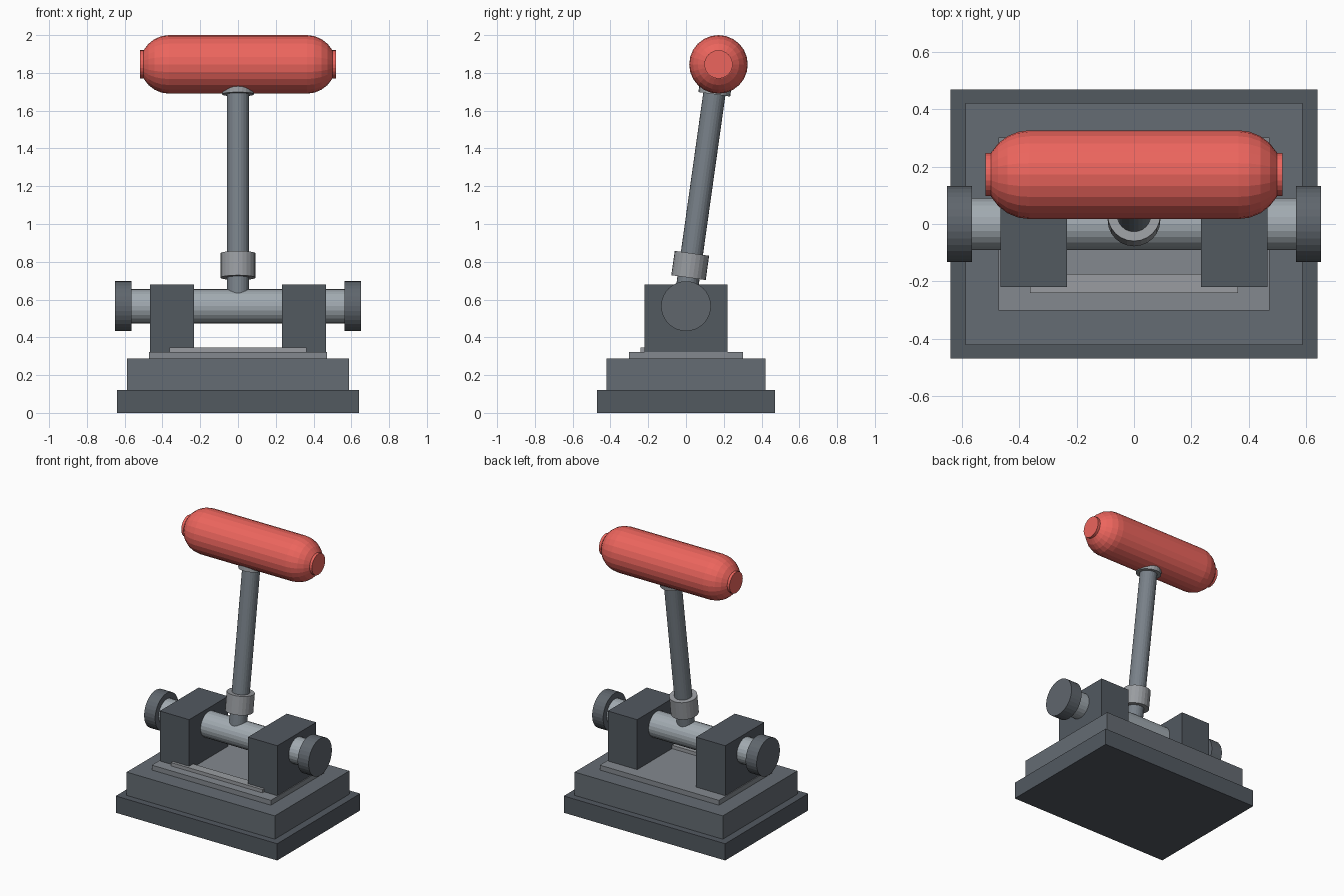
import bpy, bmesh
from math import sin, cos, pi, radians
from mathutils import Matrix, Vector

if "Cube" in bpy.data.objects:
    bpy.data.objects.remove(bpy.data.objects["Cube"])

SEG = 24
TILT = radians(8)
GRIP = Vector((0, 0.172, 1.845))
PIVOT = Vector((0, 0, 0.565))


def material(name, r, g, b):
    mat = bpy.data.materials.new(name)
    mat.diffuse_color = (r, g, b, 1)
    mat.use_nodes = True
    mat.node_tree.nodes["Principled BSDF"].inputs["Base Color"].default_value = mat.diffuse_color
    return mat


red = material("red_plastic", 0.84, 0.13, 0.11)
dark = material("dark_iron", 0.085, 0.10, 0.118)
iron = material("iron", 0.13, 0.15, 0.172)
knob = material("knob_steel", 0.115, 0.133, 0.152)
rod_steel = material("rod_steel", 0.19, 0.22, 0.25)
plate = material("plate_steel", 0.23, 0.25, 0.275)
trim = material("trim_steel", 0.32, 0.335, 0.355)
shaft = material("shaft_steel", 0.36, 0.405, 0.44)


def finish(name, bm, mat):
    bmesh.ops.recalc_face_normals(bm, faces=bm.faces)
    me = bpy.data.meshes.new(name)
    bm.to_mesh(me)
    bm.free()
    ob = bpy.data.objects.new(name, me)
    bpy.context.collection.objects.link(ob)
    me.materials.append(mat)
    return ob


def box(name, x0, x1, y0, y1, z0, z1, mat):
    bm = bmesh.new()
    mid = Vector((x0 + x1, y0 + y1, z0 + z1)) / 2
    size = Matrix.Diagonal((x1 - x0, y1 - y0, z1 - z0, 1))
    bmesh.ops.create_cube(bm, size=1, matrix=Matrix.Translation(mid) @ size)
    return finish(name, bm, mat)


def lathe(name, profile, matrix, mat, seg=SEG):
    """Turn a (radius, height) profile round local z, with flat ends."""
    bm = bmesh.new()
    rings = [[bm.verts.new((r * cos(2 * pi * i / seg), r * sin(2 * pi * i / seg), h))
              for i in range(seg)] for r, h in profile]
    for a, b in zip(rings, rings[1:]):
        for i in range(seg):
            j = (i + 1) % seg
            bm.faces.new((a[i], a[j], b[j], b[i]))
    bm.faces.new(rings[0])
    bm.faces.new(rings[-1])
    bm.transform(matrix)
    return finish(name, bm, mat)


def rod(name, r, h0, h1, matrix, mat, seg=SEG):
    return lathe(name, [(r, h0), (r, h1)], matrix, mat, seg)


# Stepped base
box("base_foot", -0.64, 0.64, -0.47, 0.47, 0, 0.12, dark)
box("base_body", -0.587, 0.587, -0.422, 0.422, 0.12, 0.287, iron)
box("top_plate", -0.472, 0.472, -0.302, 0.302, 0.287, 0.322, plate)
box("front_strip", -0.362, 0.362, -0.24, -0.175, 0.322, 0.346, trim)

# Pivot shaft along x
along_x = Matrix.Rotation(pi / 2, 4, 'Y')
shaft_axis = Matrix.Translation(PIVOT) @ along_x
rod("pivot_shaft", 0.091, -0.58, 0.58, shaft_axis, shaft)

# Bearing blocks and end knobs, mirrored left and right
for side, s in (("left", -1), ("right", 1)):
    xs = sorted((s * 0.233, s * 0.466))
    box(side + "_bearing_block", *xs, -0.22, 0.22, 0.322, 0.68, dark)
    rod(side + "_shaft_knob", 0.132, s * 0.565, s * 0.652, shaft_axis, knob, 32)

# Tilted lever, measured down from the grip centre
lever = Matrix.Translation(GRIP) @ Matrix.Rotation(-TILT, 4, 'X')
rod("lever_rod", 0.059, -1.25, -0.05, lever, rod_steel)
rod("lever_collar", 0.092, -1.14, -1.01, lever, trim)
rod("grip_flange", 0.085, -0.16, -0.11, lever, trim)

# Capsule grip with end caps
R, H = 0.155, 0.364
arc = [(R * cos(a), H + R * sin(a)) for a in (radians(15 * k) for k in range(5))]
arc.append((0.04, H + R * 0.966))
profile = [(r, -h) for r, h in reversed(arc)] + arc
grip_axis = Matrix.Translation(GRIP) @ along_x
lathe("grip", profile, grip_axis, red)
for side, s in (("left", -1), ("right", 1)):
    rod(side + "_grip_cap", 0.075, s * 0.44, s * 0.518, grip_axis, red)
